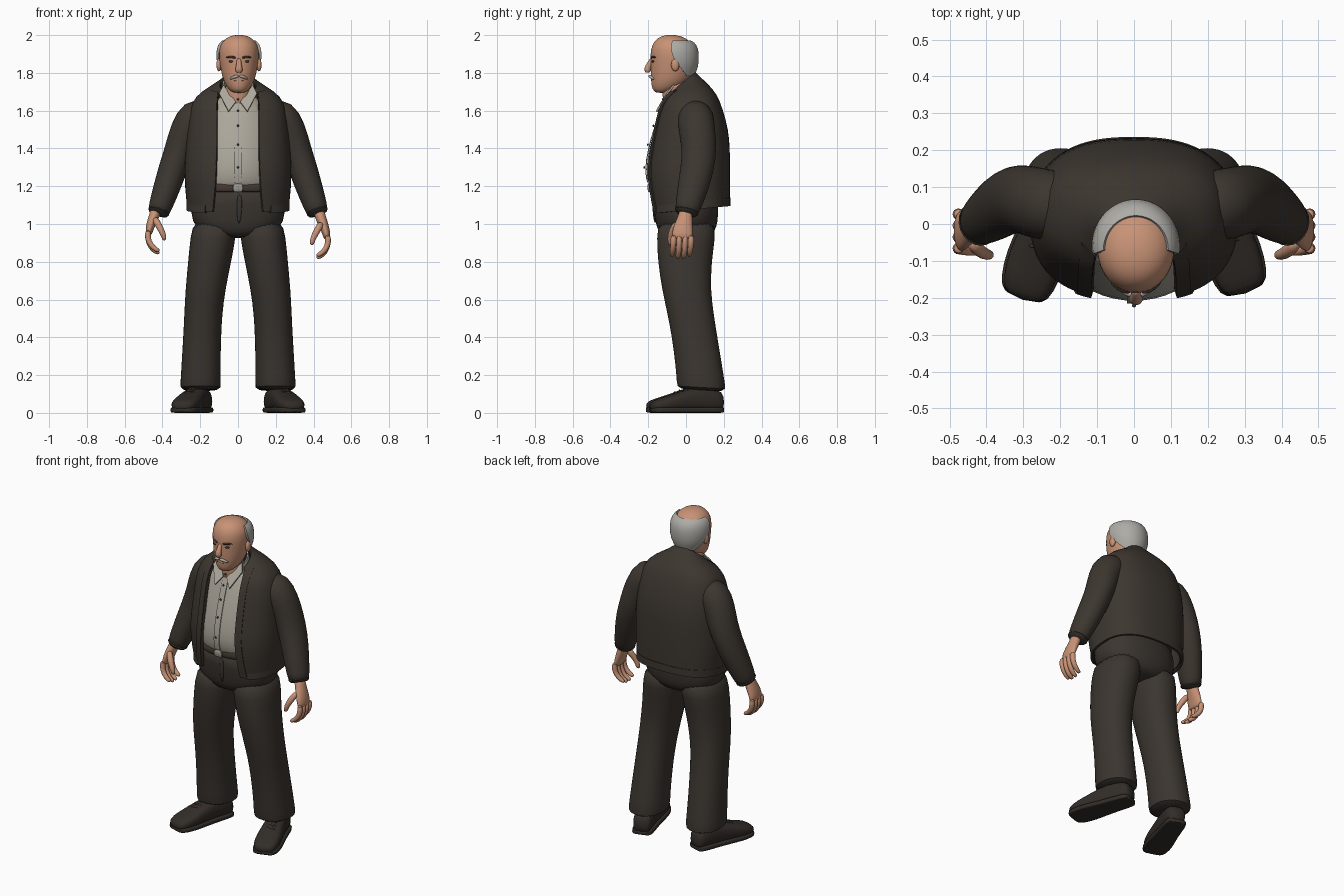
import bpy, bmesh
from math import sin, cos, pi, asin, radians, copysign
from mathutils import Vector, Matrix

cube = bpy.data.objects.get("Cube")
if cube:
    bpy.data.objects.remove(cube)
made = []


def material(name, r, g, b):
    m = bpy.data.materials.new(name)
    m.use_nodes = True
    m.diffuse_color = (r, g, b, 1)
    shader = m.node_tree.nodes["Principled BSDF"]
    shader.inputs["Base Color"].default_value = (r, g, b, 1)
    shader.inputs["Roughness"].default_value = 0.8
    return m


jacket_cloth = material("jacket brown", .046, .037, .029)
trouser_cloth = material("trouser brown", .044, .036, .029)
shirt_cloth = material("shirt grey", .42, .39, .33)
skin = material("skin", .58, .29, .18)
hair_grey = material("hair grey", .42, .41, .38)
shoe_leather = material("shoe leather", .032, .026, .021)
dark_detail = material("dark detail", .06, .04, .03)
buckle_metal = material("buckle metal", .35, .33, .29)


def finish(name, bm, mat, thick=0, smooth=1):
    bmesh.ops.recalc_face_normals(bm, faces=bm.faces)
    mesh = bpy.data.meshes.new(name)
    bm.to_mesh(mesh)
    bm.free()
    mesh.materials.append(mat)
    ob = bpy.data.objects.new(name, mesh)
    bpy.context.collection.objects.link(ob)
    if smooth:
        sub = ob.modifiers.new("round", "SUBSURF")
        sub.levels = sub.render_levels = smooth
        sub.boundary_smooth = "PRESERVE_CORNERS"
    if thick:
        shell = ob.modifiers.new("shell", "SOLIDIFY")
        shell.thickness, shell.offset = thick, 0
    made.append(ob)
    return ob


def loft(name, rings, mat, closed=True, thick=0):
    """Skin a stack of rings; closed rings get end caps."""
    bm = bmesh.new()
    rows = [[bm.verts.new(p) for p in r] for r in rings]
    n = len(rows[0])
    for a, b in zip(rows, rows[1:]):
        for i in range(n if closed else n - 1):
            j = (i + 1) % n
            bm.faces.new((a[i], a[j], b[j], b[i]))
    if closed:
        bm.faces.new(rows[0])
        bm.faces.new(rows[-1])
    return finish(name, bm, mat, thick)


def ring(z, cy, rx, ry, cx=0, tilt=0, span=None, p=2, n=24):
    """Level superellipse; angles start at the front. A span makes an arc."""
    start, end = span or (0, 2 * pi)
    power = lambda v: copysign(abs(v) ** (2 / p), v)
    pts = []
    for i in range(n + 1 if span else n):
        t = start + (end - start) * i / n
        dy = -ry * power(cos(t))
        pts.append(Vector((cx + rx * power(sin(t)), cy + dy, z + tilt * dy)))
    return pts


def tube(name, path, mat, side=(0, 1, 0), axis=None, n=12, p=2):
    """Sweep along points (x, y, z, radius across, radius along side)."""
    centres = [Vector(q[:3]) for q in path]
    rings = []
    power = lambda v: copysign(abs(v) ** (2 / p), v)
    for i, c in enumerate(centres):
        t = axis or centres[min(i + 1, len(path) - 1)] - centres[max(i - 1, 0)]
        t = t.normalized()
        v = Vector(side)
        v = (v - t * v.dot(t)).normalized()
        u = t.cross(v)
        ru, rv = path[i][3], path[i][-1]
        rings.append([c + u * ru * power(cos(2 * pi * k / n))
                      + v * rv * power(sin(2 * pi * k / n)) for k in range(n)])
    return loft(name, rings, mat)


def blob(name, loc, size, mat):
    bm = bmesh.new()
    place = Matrix.Translation(loc) @ Matrix.Diagonal((*size, 1))
    bmesh.ops.create_uvsphere(bm, u_segments=14, v_segments=8, radius=1, matrix=place)
    return finish(name, bm, mat, smooth=0)


def flip(path, s, dx=0, dy=0, dz=0):
    return [(s * (q[0] + dx), q[1] + dy, q[2] + dz, *q[3:]) for q in path]


# Head, neck and nose
mid = .005
head = [(1.693, -.13, .03, .03), (1.713, -.11, .056, .07), (1.75, -.085, .08, .1),
        (1.80, -.075, .094, .113), (1.85, -.068, .102, .12), (1.90, -.068, .107, .122),
        (1.945, -.07, .102, .112), (1.978, -.075, .078, .085), (1.996, -.078, .045, .05),
        (2.001, -.08, .012, .012)]
loft("head", [ring(*r, cx=mid) for r in head], skin)
neck = [(1.58, -.045, .07, .065), (1.66, -.055, .07, .07), (1.72, -.06, .066, .066),
        (1.78, -.05, .066, .066)]
loft("neck", [ring(*r) for r in neck], skin)
tube("nose", [(mid, -.178, 1.88, .012, .01), (mid, -.192, 1.85, .013, .014),
              (mid, -.207, 1.82, .021, .02), (mid, -.198, 1.80, .019, .016)], skin)

# Fringe of hair around sides and back
fringe = [(1.785, -.055, .084, .092, 130), (1.83, -.055, .106, .113, 102),
          (1.88, -.06, .115, .122, 86), (1.93, -.062, .112, .121, 80),
          (1.958, -.064, .096, .103, 84), (1.966, -.068, .084, .088, 88)]
loft("hair", [ring(*r[:4], cx=mid, span=(radians(r[4]), radians(360 - r[4])))
              for r in fringe], hair_grey, closed=False, thick=.014)

# Face details
for s, side in ((1, "left"), (-1, "right")):
    blob(side + "_ear", (mid + s * .106, -.057, 1.842), (.014, .022, .034), skin)
    blob(side + "_eye", (mid + s * .038, -.172, 1.861), (.017, .01, .007), dark_detail)
    brow = [(.014, -.186, 1.879, .006), (.04, -.181, 1.886, .007), (.07, -.157, 1.882, .004)]
    tube(side + "_brow", flip(brow, s, s * mid), dark_detail, (0, 0, 1), n=8)
    tash = [(0, -.193, 1.784, .009), (.026, -.189, 1.78, .01), (.05, -.168, 1.765, .005)]
    tube(side + "_moustache", flip(tash, s, s * mid), hair_grey, (0, 0, 1), n=8)
blob("mouth", (mid, -.176, 1.758), (.028, .008, .004), dark_detail)

# Shirt with placket and buttons
shirt = [(1.16, -.02, .22, .165), (1.22, -.025, .22, .175), (1.28, -.03, .22, .186),
         (1.40, -.02, .22, .177), (1.50, -.01, .21, .157), (1.58, -.005, .19, .136),
         (1.64, -.01, .14, .108), (1.69, -.03, .08, .07)]
loft("shirt", [ring(*r) for r in shirt], shirt_cloth)
strip = []
for z, cy, rx, ry in shirt[1:-1]:
    a = asin(.018 / rx)
    strip.append(ring(z, cy, rx + .003, ry + .003, span=(-a, a), n=2))
loft("shirt_placket", strip, shirt_cloth, closed=False, thick=.005)
for z, cy, rx, ry in shirt[1:-1]:
    blob("shirt_button", (0, cy - ry - .005, z + .02), (.006, .005, .006), dark_detail)

# Shirt collar: band around the neck and two pointed flaps
band = (.3, 2 * pi - .3)
loft("collar_band", [ring(1.69, -.035, .088, .076, tilt=.9, span=band),
                     ring(1.735, -.037, .08, .069, tilt=.9, span=band)],
     shirt_cloth, closed=False, thick=.008)
for s, side in ((1, "left"), (-1, "right")):
    bm = bmesh.new()
    flap = [(.078, -.065, 1.735), (.012, -.128, 1.645), (.05, -.156, 1.595), (.1, -.1, 1.69)]
    bm.faces.new([bm.verts.new((s * x, y, z)) for x, y, z in flap])
    finish(side + "_collar_flap", bm, shirt_cloth, thick=.009, smooth=0)


# Open jacket, with front bands and a hem
def gap_angle(g, rx, p):
    return asin(min(1, g / rx) ** (p / 2))


jacket = [(1.085, .025, .262, .200, .13, .1), (1.20, .015, .275, .211, .118, .05),
          (1.30, .012, .276, .214, .112, 0), (1.40, .02, .27, .205, .11, 0),
          (1.50, .025, .264, .192, .11, 0), (1.60, .022, .25, .167, .11, 0),
          (1.672, .02, .222, .138, .108, .1), (1.715, 0, .15, .105, .1, .25),
          (1.727, -.03, .094, .074, .086, .95)]
body, bands = [], []
for z, cy, rx, ry, g, tilt in jacket:
    p = 2 if rx < .2 else 2.5
    a = gap_angle(g, rx, p)
    body.append(ring(z, cy, rx, ry, tilt=tilt, span=(a, 2 * pi - a), p=p, n=32))
    bands.append((z, cy, rx + .005, ry + .005, tilt, p, a, gap_angle(g + .04, rx + .005, p)))
loft("jacket_body", body, jacket_cloth, closed=False, thick=.016)
for s, side in ((1, "left"), (-1, "right")):
    loft(side + "_jacket_band",
         [ring(z, cy, rx, ry, tilt=tilt, span=(s * a, s * b), p=p, n=4)
          for z, cy, rx, ry, tilt, p, a, b in bands[:-1]],
         jacket_cloth, closed=False, thick=.016)
z, cy, rx, ry, tilt, p, a, b = bands[0]
loft("jacket_hem", [ring(z + dz, cy, rx, ry, tilt=tilt, span=(b, 2 * pi - b), p=p, n=32)
                    for dz in (-.01, .035)], jacket_cloth, closed=False, thick=.014)

# Sleeves, cuffs and hands
sleeve = [(.15, .045, 1.58, .085, .08), (.232, .05, 1.57, .104, .1), (.275, .06, 1.49, .09, .096),
          (.307, .07, 1.40, .08, .094), (.342, .062, 1.30, .077, .09),
          (.378, .036, 1.19, .072, .083), (.412, .01, 1.09, .062, .068),
          (.425, 0, 1.05, .057, .061)]
palm = [(.425, 0, 1.08, .03, .036), (.435, -.003, 1.04, .03, .038), (.455, -.015, .99, .027, .052),
        (.47, -.02, .945, .022, .058), (.472, -.02, .915, .016, .054)]
thumb = [(.445, -.045, 1.01, .02), (.418, -.075, .965, .02), (.395, -.085, .92, .016),
         (.388, -.083, .885, .012)]
for s, side in ((1, "left"), (-1, "right")):
    tube(side + "_sleeve", flip(sleeve, s), jacket_cloth, n=20)
    cuff = [(.413, .008, 1.085, .066, .072), (.427, -.002, 1.045, .06, .065)]
    tube(side + "_cuff", flip(cuff, s), jacket_cloth, n=20)
    lift = 0 if s > 0 else .025
    tube(side + "_palm", flip(palm, s, dz=lift), skin)
    tube(side + "_thumb", flip(thumb, s, dz=lift), skin, n=8)
    for i in range(4):
        y = -.066 + .031 * i
        drop = .012 if i in (1, 2) else 0
        finger = [(.474, y, .945, .018), (.48, y, .90, .017), (.462, y - .004, .862 - drop, .016),
                  (.435, y - .008, .84 - drop, .014), (.415, y - .01, .832 - drop, .01)]
        tube(side + "_finger", flip(finger, s, dz=lift), skin, n=8)

# Trousers, fly and belt
hips = [(.925, 0, .1, .12), (.96, .003, .2, .15), (1.01, .003, .248, .168),
        (1.10, 0, .25, .172), (1.205, -.01, .236, .18)]
loft("trouser_hips", [ring(*r, p=2.3) for r in hips], trouser_cloth)
leg = [(1.03, .005, .115, .155, .12), (.93, 0, .121, .156, .132), (.80, -.007, .115, .143, .15),
       (.65, .002, .106, .129, .173), (.52, .025, .101, .123, .184), (.40, .046, .101, .121, .19),
       (.25, .068, .104, .124, .196), (.15, .08, .108, .129, .198), (.115, .082, .109, .13, .199)]
loft("belt", [ring(z, -.01, .238, .184, p=2.3) for z in (1.168, 1.172, 1.212, 1.216)], dark_detail)
tube("belt_buckle", [(0, -.193, 1.166, .027, .006), (0, -.2, 1.19, .027, .006),
                     (0, -.197, 1.216, .027, .006)], buckle_metal, p=5)
tube("trouser_fly", [(.008, -.174, 1.16, .014, .007), (.008, -.173, 1.08, .014, .006),
                     (.004, -.163, 1.0, .008, .006)], trouser_cloth)

# Legs and shoes, toes turned outward
toe_dir = Vector((.31, -.95, 0))
shoe = [(0, .045, .085), (.03, .058, .12), (.13, .06, .135), (.21, .066, .115),
        (.29, .076, .085), (.36, .07, .066), (.405, .05, .045)]
for s, side in ((1, "left"), (-1, "right")):
    loft(side + "_trouser_leg", [ring(*r[:4], cx=s * r[4], p=2.2, tilt=-.06 if r[0] < .2 else 0)
                                 for r in leg], trouser_cloth)
    heel = Vector((.178, .195 if s > 0 else .178, 0))
    facing = Vector((s * toe_dir.x, toe_dir.y, 0))
    upper, sole = [], []
    for d, w, h in shoe:
        x, y, _ = heel + toe_dir * d
        upper.append((s * x, y, h / 2 + .01, w, h / 2))
        sole.append((s * x, y, .015, w + .006, .015))
    tube(side + "_shoe", upper, shoe_leather, (0, 0, 1), facing, n=16, p=2.8)
    tube(side + "_sole", sole, shoe_leather, (0, 0, 1), facing, n=16, p=6)
    x, y, _ = heel + toe_dir * .25
    for k in range(3):
        blob(side + "_shoe_lace", (s * (x - .008 * k), y + .025 * k, .106 + .009 * k),
             (.03, .006, .008), dark_detail)

# Bake modifiers and shade smooth with sharp rims
bpy.ops.object.select_all(action="DESELECT")
for ob in made:
    ob.select_set(True)
bpy.context.view_layer.objects.active = made[0]
bpy.ops.object.convert(target="MESH")
bpy.ops.object.shade_smooth_by_angle(angle=radians(45))
